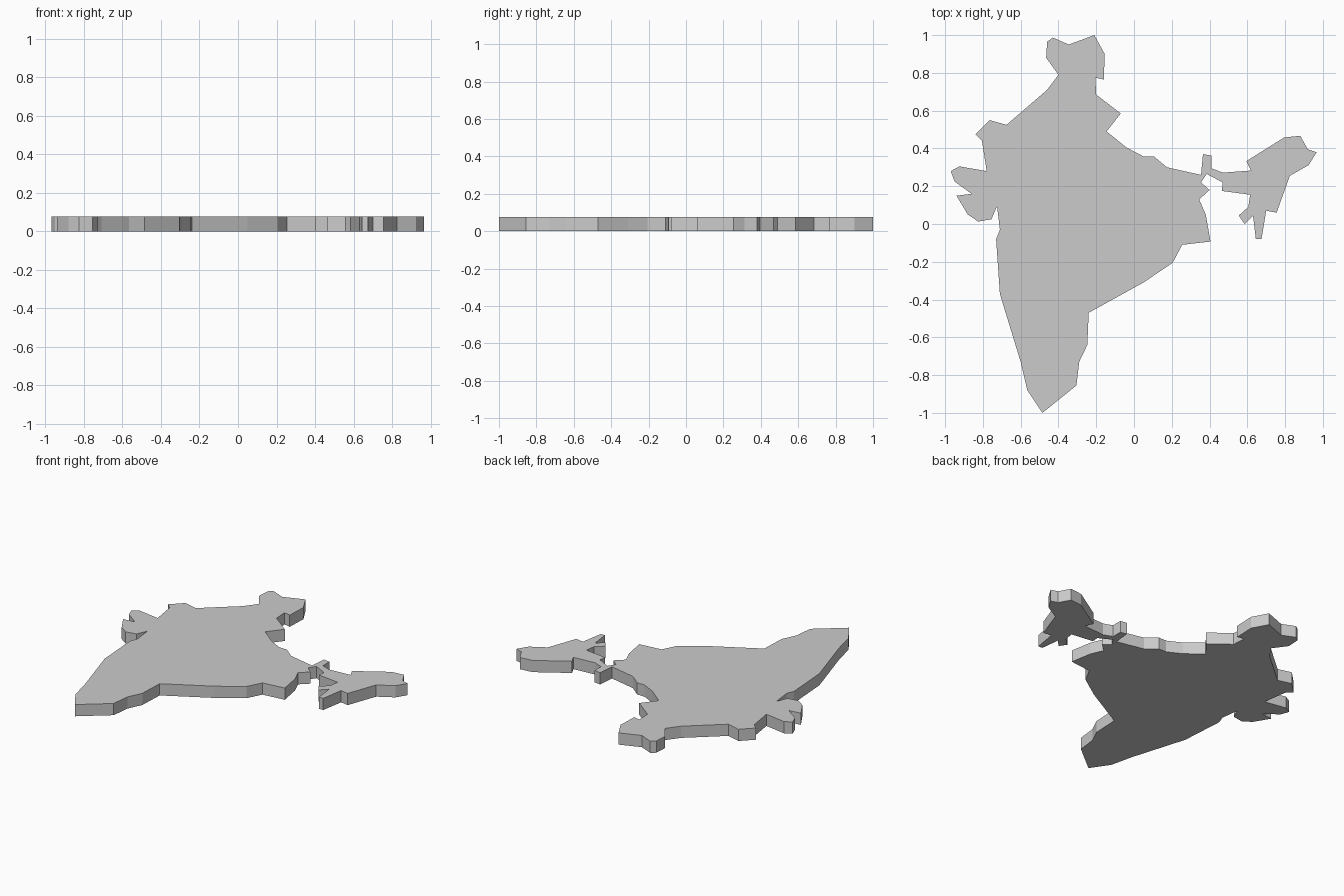
import bpy, bmesh

THICKNESS = 0.077

# Map outline, clockwise from the northern tip
outline = [
    # northern border
    (-0.21, 1.0), (-0.155, 0.90), (-0.16, 0.765), (-0.205, 0.775), (-0.20, 0.685),
    (-0.07, 0.585), (-0.145, 0.49), (-0.04, 0.405), (0.05, 0.358), (0.105, 0.358),
    (0.175, 0.30), (0.355, 0.26),
    # north-east neck and arm
    (0.365, 0.37), (0.41, 0.362), (0.41, 0.295), (0.47, 0.272), (0.62, 0.283),
    (0.595, 0.333), (0.795, 0.458), (0.88, 0.467), (0.92, 0.395), (0.967, 0.38),
    (0.925, 0.312), (0.825, 0.255), (0.755, 0.06), (0.70, 0.07), (0.675, -0.08),
    (0.645, -0.08), (0.63, 0.045), (0.585, 0.0), (0.555, 0.045), (0.605, 0.09),
    (0.615, 0.155), (0.465, 0.175), (0.47, 0.22), (0.385, 0.265),
    # east coast
    (0.355, 0.22), (0.40, 0.18), (0.345, 0.13), (0.38, 0.05), (0.405, -0.093),
    (0.255, -0.11), (0.205, -0.205), (0.05, -0.31), (-0.24, -0.47),
    (-0.247, -0.64), (-0.29, -0.73), (-0.305, -0.855), (-0.485, -1.0),
    # west coast
    (-0.565, -0.88), (-0.60, -0.73), (-0.71, -0.37), (-0.73, -0.08), (-0.71, -0.03),
    (-0.725, 0.095), (-0.755, 0.025), (-0.825, 0.013), (-0.88, 0.05), (-0.94, 0.15),
    (-0.86, 0.16), (-0.95, 0.225), (-0.97, 0.28), (-0.925, 0.305), (-0.78, 0.28),
    # western border
    (-0.805, 0.44), (-0.84, 0.475), (-0.765, 0.55), (-0.675, 0.525), (-0.46, 0.71),
    (-0.40, 0.79), (-0.465, 0.88), (-0.46, 0.965), (-0.43, 0.987), (-0.345, 0.95),
]

# Flat plate extruded upward from the outline
bm = bmesh.new()
base = bm.faces.new([bm.verts.new((x, y, 0)) for x, y in outline])
top = bmesh.ops.extrude_face_region(bm, geom=[base], use_keep_orig=True)
bmesh.ops.translate(bm, vec=(0, 0, THICKNESS),
                    verts=[g for g in top["geom"] if isinstance(g, bmesh.types.BMVert)])
bmesh.ops.recalc_face_normals(bm, faces=bm.faces)
bmesh.ops.triangulate(bm, faces=[f for f in bm.faces if len(f.verts) > 4])

mesh = bpy.data.meshes.new("map_plate")
bm.to_mesh(mesh)
bm.free()
bpy.context.collection.objects.link(bpy.data.objects.new("map_plate", mesh))
